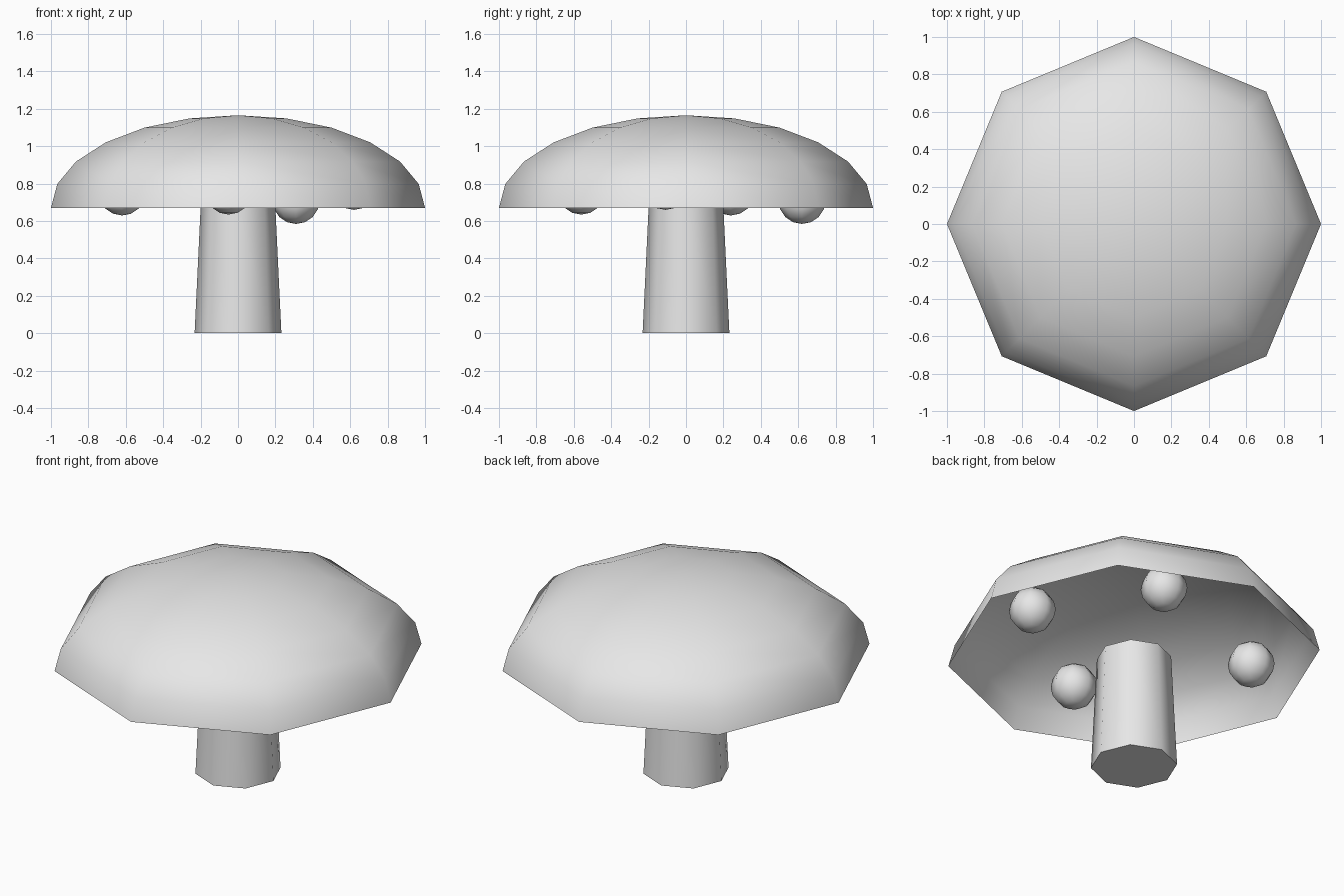
import bpy
import bmesh
import math
from mathutils import Matrix

default = bpy.data.objects.get("Cube")
if default:
    bpy.data.objects.remove(default)

SIDES = 8
RIM_Z = 0.67

grey = bpy.data.materials.new("plain_grey")
grey.use_nodes = True
grey.diffuse_color = (0.8, 0.8, 0.8, 1)
grey.node_tree.nodes["Principled BSDF"].inputs["Base Color"].default_value = (0.8, 0.8, 0.8, 1)


def finish(bm, name, location):
    """Turn a bmesh into a smooth-shaded object; edges over 60 degrees stay sharp."""
    mesh = bpy.data.meshes.new(name)
    bm.to_mesh(mesh)
    bm.free()
    mesh.materials.append(grey)
    obj = bpy.data.objects.new(name, mesh)
    obj.location = location
    bpy.context.collection.objects.link(obj)
    bpy.ops.object.select_all(action="DESELECT")
    obj.select_set(True)
    bpy.context.view_layer.objects.active = obj
    bpy.ops.object.shade_smooth_by_angle(angle=math.radians(60))


# Cap: upper half of a flattened eight-sided sphere, open underneath
bm = bmesh.new()
bmesh.ops.create_uvsphere(bm, u_segments=SIDES, v_segments=12, radius=1,
                          matrix=Matrix.Diagonal((1, 1, 0.495, 1)))
lower = [v for v in bm.verts if v.co.z < -0.01]
bmesh.ops.delete(bm, geom=lower, context="VERTS")
finish(bm, "cap", (0, 0, RIM_Z))

# Stem: tapered eight-sided column reaching the rim level
bm = bmesh.new()
bmesh.ops.create_cone(bm, cap_ends=True, segments=SIDES,
                      radius1=0.232, radius2=0.2, depth=RIM_Z)
finish(bm, "stem", (0, 0, RIM_Z / 2))

# Small balls tucked inside the cap
balls = [(0.31, 0.62, 0.71), (0.62, -0.11, 0.785),
         (-0.05, -0.56, 0.76), (-0.62, 0.24, 0.755)]
for i, place in enumerate(balls, 1):
    bm = bmesh.new()
    bmesh.ops.create_uvsphere(bm, u_segments=SIDES, v_segments=8, radius=0.126)
    finish(bm, f"ball_{i}", place)
